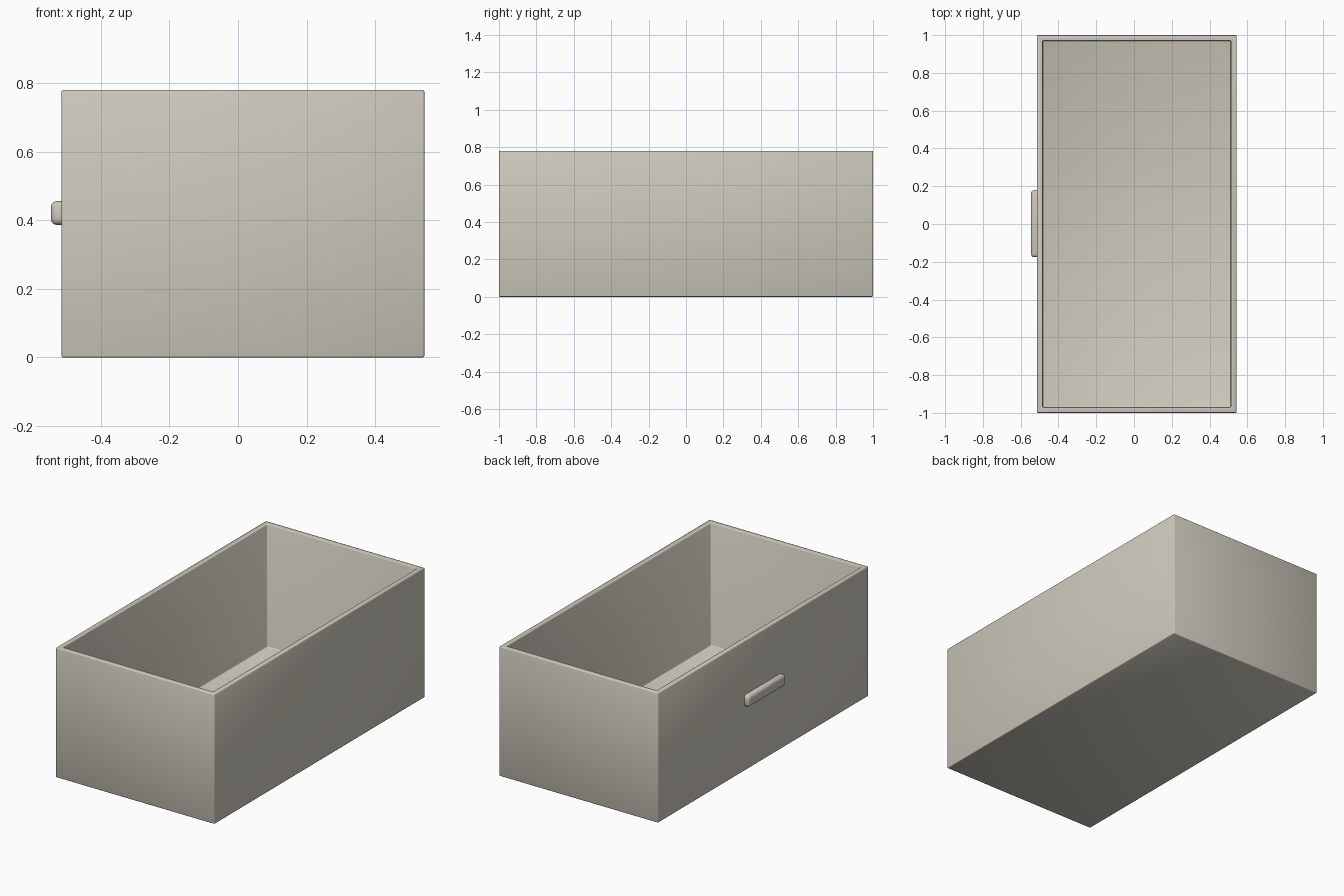
import bpy, bmesh
from mathutils import Matrix, Vector

if "Cube" in bpy.data.objects:
    bpy.data.objects.remove(bpy.data.objects["Cube"])

# Single painted finish
paint = bpy.data.materials.new("warm_off_white")
paint.use_nodes = True
COLOUR = (0.62, 0.59, 0.51, 1)
paint.diffuse_color = COLOUR
paint.node_tree.nodes["Principled BSDF"].inputs["Base Color"].default_value = COLOUR


def add_box(bm, low, high):
    low, high = Vector(low), Vector(high)
    place = Matrix.Translation((low + high) / 2) @ Matrix.Diagonal((*(high - low), 1))
    bmesh.ops.create_cube(bm, size=1, matrix=place)
    bm.faces.ensure_lookup_table()


def finish(name, bm, width, segments):
    bmesh.ops.bevel(bm, geom=bm.edges[:], offset=width, segments=segments,
                    profile=0.5, affect='EDGES', clamp_overlap=True)
    bmesh.ops.recalc_face_normals(bm, faces=bm.faces[:])
    for face in bm.faces:
        face.smooth = True
    mesh = bpy.data.meshes.new(name)
    bm.to_mesh(mesh)
    bm.free()
    mesh.materials.append(paint)
    obj = bpy.data.objects.new(name, mesh)
    bpy.context.collection.objects.link(obj)
    return obj


# Open drawer box: inset the top face and push it down to the floor
WALL, HEIGHT, FLOOR = 0.043, 0.78, 0.04
bm = bmesh.new()
add_box(bm, (-0.514, -1, 0), (0.543, 1, HEIGHT))
top = max(bm.faces, key=lambda f: f.calc_center_median().z)
bmesh.ops.inset_region(bm, faces=[top], thickness=WALL)
well = bmesh.ops.extrude_face_region(bm, geom=[top])
floor_verts = [g for g in well["geom"] if isinstance(g, bmesh.types.BMVert)]
bmesh.ops.translate(bm, verts=floor_verts, vec=(0, 0, FLOOR - HEIGHT))
if top.is_valid:
    bmesh.ops.delete(bm, geom=[top], context='FACES_ONLY')
# Remove the flat diagonal edges left by the inset so only real corners are bevelled
rim = [f for f in bm.faces if f.normal.z > 0.9 and f.calc_center_median().z > HEIGHT - 0.01]
bm.normal_update()
flat = {e for f in rim for e in f.edges if len(e.link_faces) == 2
        and all(g in rim for g in e.link_faces)}
sharp = [e for e in bm.edges if e not in flat]
bmesh.ops.bevel(bm, geom=sharp, offset=0.005, segments=2, profile=0.5, affect='EDGES')
finish("drawer_box", bm, 0, 1)

# Rounded pull handle on the long side
bm = bmesh.new()
add_box(bm, (-0.545, -0.176, 0.386), (-0.49, 0.18, 0.456))
finish("pull_handle", bm, 0.018, 3)
